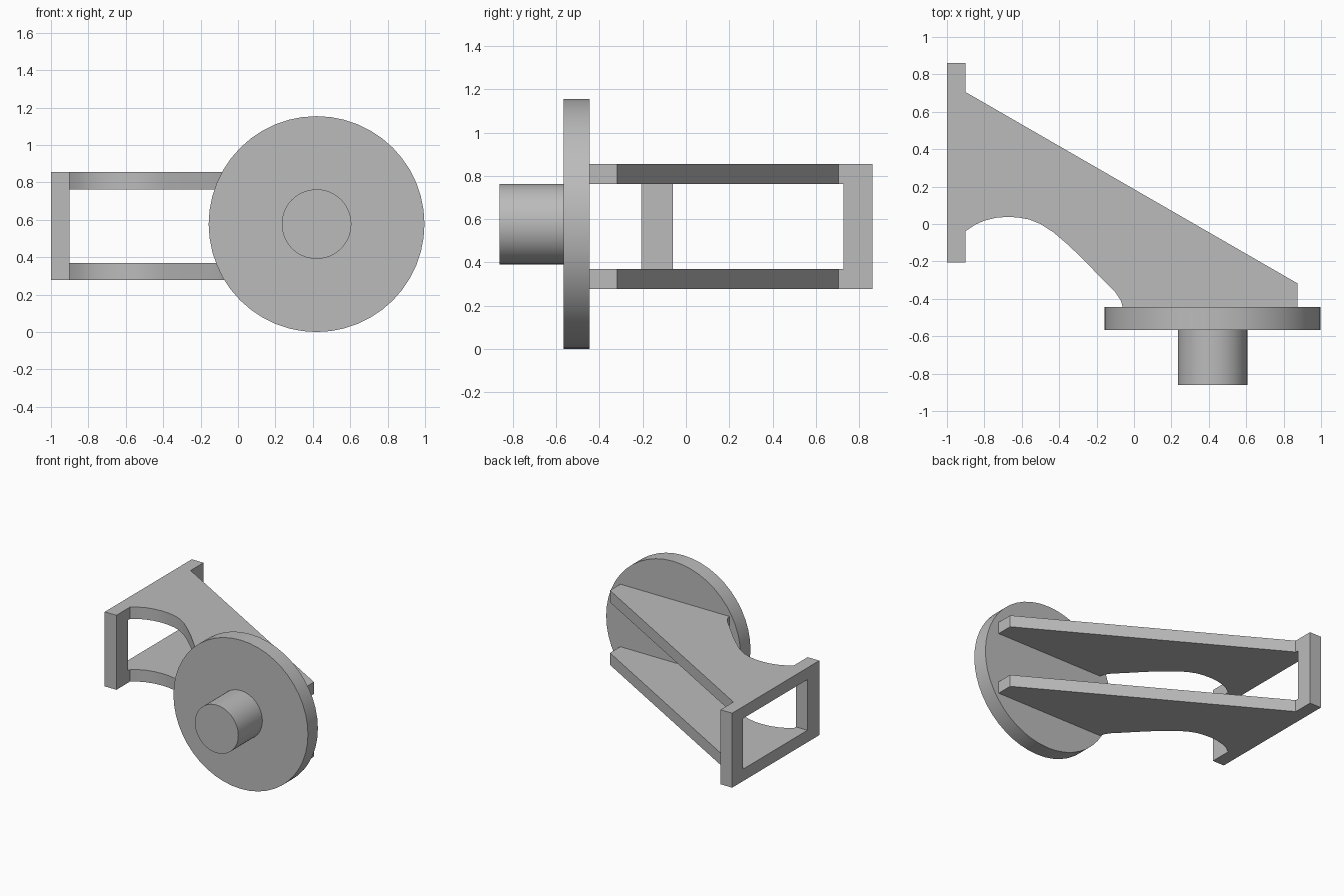
import bpy, bmesh, math
from mathutils import Matrix

cube = bpy.data.objects.get("Cube")
if cube:
    bpy.data.objects.remove(cube, do_unlink=True)

grey = bpy.data.materials.new("plain grey")
grey.use_nodes = True
grey.diffuse_color = (0.5, 0.5, 0.5, 1)
grey.node_tree.nodes["Principled BSDF"].inputs["Base Color"].default_value = (0.5, 0.5, 0.5, 1)


def finish(name, bm):
    bmesh.ops.recalc_face_normals(bm, faces=bm.faces)
    mesh = bpy.data.meshes.new(name)
    bm.to_mesh(mesh)
    bm.free()
    mesh.materials.append(grey)
    obj = bpy.data.objects.new(name, mesh)
    bpy.context.collection.objects.link(obj)
    return obj


def shade(obj):
    bpy.ops.object.select_all(action="DESELECT")
    obj.select_set(True)
    bpy.context.view_layer.objects.active = obj
    bpy.ops.object.shade_smooth_by_angle(angle=math.radians(30))


def plate(name, outline, z0, z1):
    bm = bmesh.new()
    face = bm.faces.new([bm.verts.new((x, y, z0)) for x, y in outline])
    up = bmesh.ops.extrude_face_region(bm, geom=[face])["geom"]
    verts = [v for v in up if isinstance(v, bmesh.types.BMVert)]
    bmesh.ops.translate(bm, verts=verts, vec=(0, 0, z1 - z0))
    shade(finish(name, bm))


def round_part(name, radius, y0, y1, sides):
    bm = bmesh.new()
    place = Matrix.Translation((AXIS_X, (y0 + y1) / 2, AXIS_Z)) @ Matrix.Rotation(math.pi / 2, 4, "X")
    bmesh.ops.create_cone(bm, cap_ends=True, segments=sides, radius1=radius,
                          radius2=radius, depth=y1 - y0, matrix=place)
    shade(finish(name, bm))


AXIS_X, AXIS_Z = 0.42, 0.577
LOW, LOW_IN, HIGH_IN, HIGH = 0.277, 0.37, 0.763, 0.855

# Round flange and its stub shaft
round_part("flange_disc", 0.577, -0.567, -0.445, 48)
round_part("stub_shaft", 0.186, -0.862, -0.567, 48)

# Two arm plates with a scooped front edge
arm = [(-0.9, 0.705), (0.875, -0.318), (0.875, -0.445), (-0.06, -0.445),
       (-0.07, -0.41), (-0.1, -0.365), (-0.15, -0.315), (-0.28, -0.18), (-0.36, -0.105),
       (-0.43, -0.045), (-0.5, 0.0), (-0.56, 0.024), (-0.62, 0.035), (-0.68, 0.038),
       (-0.74, 0.033), (-0.8, 0.018), (-0.85, -0.004), (-0.9, -0.038)]
plate("lower_arm", arm, LOW, LOW_IN)
plate("upper_arm", arm, HIGH_IN, HIGH)

# Rectangular mounting frame: bridge the outer and inner loops, then thicken
bm = bmesh.new()


def loop(y0, y1, z0, z1):
    return [bm.verts.new((-1, y, z)) for y, z in ((y0, z0), (y1, z0), (y1, z1), (y0, z1))]


outer = loop(-0.205, 0.862, LOW, HIGH)
inner = loop(-0.06, 0.728, LOW_IN, HIGH_IN)
ring = [bm.faces.new((outer[i], outer[i - 1], inner[i - 1], inner[i])) for i in range(4)]
moved = bmesh.ops.extrude_face_region(bm, geom=ring)["geom"]
bmesh.ops.translate(bm, verts=[v for v in moved if isinstance(v, bmesh.types.BMVert)], vec=(0.1, 0, 0))
finish("mounting_frame", bm)
